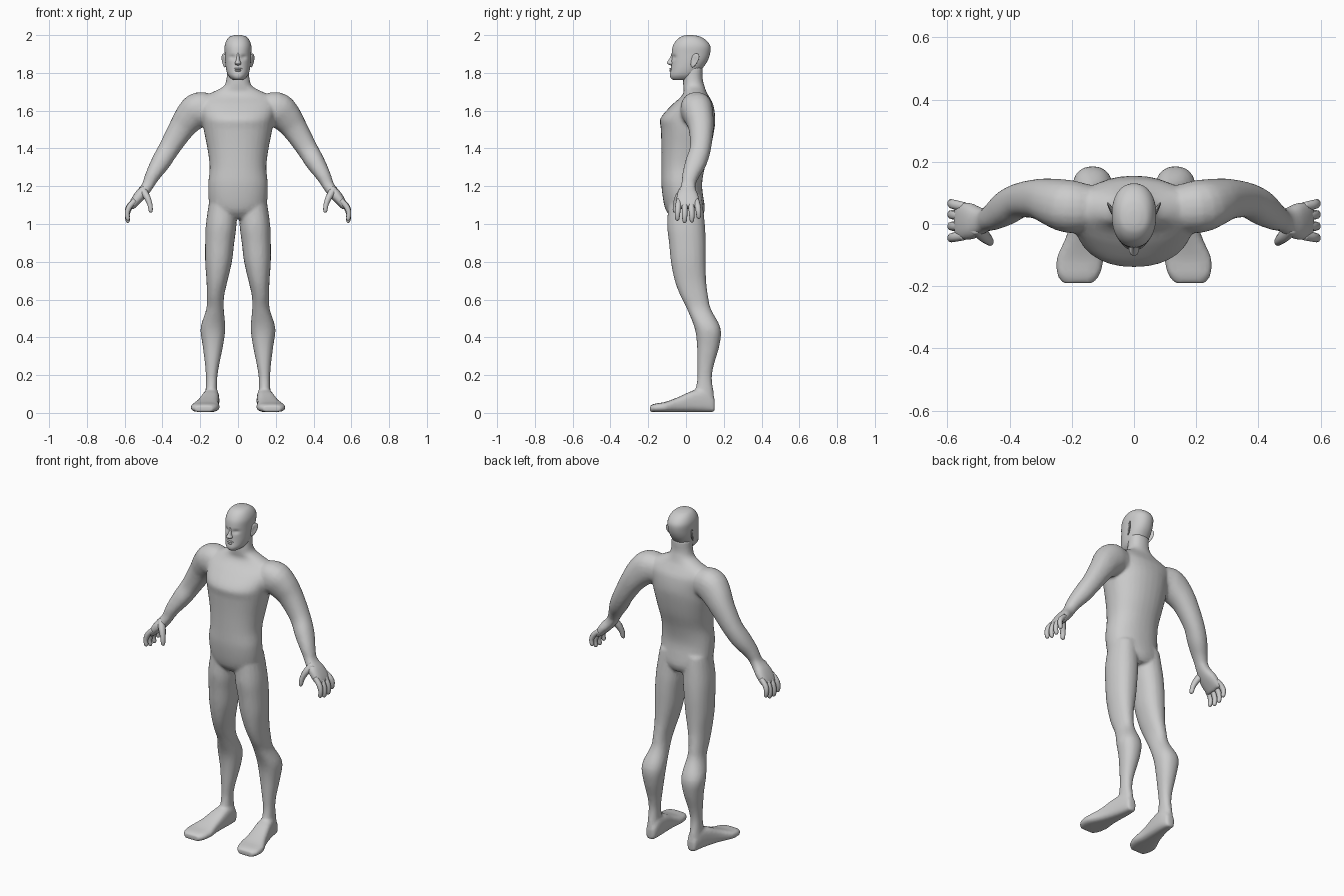
import bpy, bmesh, math
from mathutils import Vector

skin = bpy.data.materials.new("grey_skin")
skin.diffuse_color = (0.6, 0.6, 0.6, 1)


def spline(rows, sub):
    """Catmull-Rom interpolation of station rows."""
    out = []
    for i in range(len(rows) - 1):
        a, b, c, d = (rows[min(max(i + k, 0), len(rows) - 1)] for k in (-1, 0, 1, 2))
        for s in range(sub):
            t = s / sub
            out.append([0.5 * (2 * q + (r - p) * t + (2 * p - 5 * q + 4 * r - w) * t * t
                               + (3 * q - p - 3 * r + w) * t ** 3)
                        for p, q, r, w in zip(a, b, c, d)])
    return out + [list(rows[-1])]


def loft(bm, rows, ref, side=1, direction=None, sub=4, n=20, power=2.2):
    """Skin rings through rows of (x, y, z, half size along ref, half size across)."""
    rows = spline(rows, sub)
    pts = [Vector(r[:3]) for r in rows]
    rings = []
    for i, r in enumerate(rows):
        t = direction or (pts[min(i + 1, len(pts) - 1)] - pts[max(i - 1, 0)]).normalized()
        u = (ref - t * ref.dot(t)).normalized()
        v = t.cross(u)
        ring = []
        for k in range(n):
            a = math.tau * k / n
            c, s = math.cos(a), math.sin(a)
            p = (pts[i] + u * math.copysign(abs(c) ** (2 / power), c) * r[3]
                 + v * math.copysign(abs(s) ** (2 / power), s) * r[4])
            ring.append(bm.verts.new((p.x * side, p.y, p.z)))
        rings.append(ring)
    for a, b in zip(rings, rings[1:]):
        for k in range(n):
            bm.faces.new((a[k], a[(k + 1) % n], b[(k + 1) % n], b[k]))
    bm.faces.new(rings[0])
    bm.faces.new(rings[-1])


def finish(bm, name):
    bmesh.ops.recalc_face_normals(bm, faces=bm.faces)
    me = bpy.data.meshes.new(name)
    bm.to_mesh(me)
    bm.free()
    for p in me.polygons:
        p.use_smooth = True
    me.materials.append(skin)
    ob = bpy.data.objects.new(name, me)
    bpy.context.collection.objects.link(ob)
    return ob


X, Y, Z = Vector((1, 0, 0)), Vector((0, 1, 0)), Vector((0, 0, 1))


def upright(rows):
    """(z, x inner, x outer, y front, y back) -> loft rows."""
    return [((a + b) / 2, (f + k) / 2, z, (b - a) / 2, (k - f) / 2) for z, a, b, f, k in rows]


# Torso with neck
body = bmesh.new()
torso = [(1.03, .07, -.07, .08), (1.08, .145, -.11, .10), (1.2, .158, -.13, .085),
         (1.3, .15, -.13, .1), (1.4, .162, -.13, .13), (1.5, .182, -.133, .15),
         (1.56, .19, -.135, .155), (1.63, .205, -.075, .145), (1.67, .19, -.03, .125),
         (1.7, .13, -.012, .108), (1.73, .075, -.015, .098), (1.77, .061, -.015, .088),
         (1.83, .058, -.01, .09)]
loft(body, upright([(z, -h, h, f, b) for z, h, f, b in torso]), X, direction=Z, n=32)

leg = upright([(1.14, .01, .15, -.09, .085), (1.0, .008, .17, -.1, .1), (.9, .02, .174, -.09, .105),
               (.8, .032, .174, -.08, .105), (.7, .055, .167, -.06, .107), (.62, .073, .165, -.03, .117),
               (.55, .075, .168, .005, .132), (.45, .067, .198, .045, .183), (.36, .078, .188, .058, .178),
               (.25, .1, .174, .06, .147), (.18, .11, .17, .06, .137), (.1, .11, .172, .045, .148),
               (.03, .11, .172, .045, .15)])
foot = [(x, y, h / 2 + .004, w, h / 2) for x, y, w, h in
        [(.138, .152, .026, .07), (.138, .11, .038, .12), (.146, .04, .047, .115),
         (.16, -.04, .058, .08), (.173, -.11, .076, .054), (.178, -.16, .07, .046),
         (.18, -.19, .05, .036)]]
arm = [(.12, .05, 1.6, .07, .075), (.2, .055, 1.608, .085, .092), (.25, .068, 1.57, .078, .085),
       (.3, .08, 1.505, .066, .069), (.365, .076, 1.4, .056, .056), (.41, .052, 1.325, .056, .051),
       (.45, .025, 1.26, .045, .04), (.48, .01, 1.2, .034, .03)]
palm = [(.465, .015, 1.225, .036, .031), (.49, .01, 1.185, .042, .03), (.52, .008, 1.15, .058, .03),
        (.55, .01, 1.112, .062, .024), (.568, .012, 1.085, .056, .017)]
for s in (1, -1):
    loft(body, leg, X, s, direction=Z)
    loft(body, foot, X, s, direction=-Y, power=3)
    loft(body, arm, Y, s)
    loft(body, palm, Y, s, power=2.5)
body_ob = finish(body, "body")

# Blend limbs into one skin
m = body_ob.modifiers.new("blend", 'REMESH')
m.mode, m.voxel_size, m.use_smooth_shade = 'VOXEL', .009, True
m = body_ob.modifiers.new("soften", 'SMOOTH')
m.factor, m.iterations = .5, 5
m = body_ob.modifiers.new("reduce", 'DECIMATE')
m.ratio = .4

# Fingers and thumbs
for s, label in ((1, "left"), (-1, "right")):
    bm = bmesh.new()
    for y, dz in ((-.038, .012), (-.006, 0), (.026, .003), (.056, .022)):
        loft(bm, [(.545, y, 1.125, .014, .014), (.575, y * 1.1, 1.085 + dz / 2, .0155, .015),
                  (.587, y * 1.18, 1.045 + dz, .014, .013), (.583, y * 1.2, 1.015 + dz, .011, .011),
                  (.581, y * 1.2, 1.006 + dz, .004, .004)], Y, s, n=10)
    loft(bm, [(.51, -.01, 1.185, .022, .022), (.483, -.037, 1.145, .021, .018),
              (.467, -.052, 1.105, .016, .014), (.462, -.058, 1.07, .012, .011),
              (.462, -.059, 1.06, .004, .004)], Y, s, n=10)
    finish(bm, label + "_fingers")

# Head with eye sockets pressed in
bm = bmesh.new()
skull = [(1.762, .025, -.066, .02), (1.772, .04, -.08, .045), (1.79, .054, -.085, .065), (1.82, .063, -.08, .085),
         (1.86, .068, -.077, .112), (1.9, .07, -.076, .127), (1.94, .071, -.07, .129),
         (1.97, .062, -.053, .11), (1.99, .046, -.03, .08), (1.998, .025, -.008, .05), (2.0, .01, .01, .03)]
loft(bm, upright([(z, -h, h, f, b) for z, h, f, b in skull]), X, direction=Z, n=48, sub=5)
for v in bm.verts:
    if v.co.y < 0:
        d = ((abs(v.co.x) - .03) / .016) ** 2 + ((v.co.z - 1.883) / .011) ** 2
        v.co.y += .011 * math.exp(-d)
        if v.co.z < 1.9:  # narrower cheeks and jaw
            v.co.x *= 1 - .8 * min(-v.co.y, .08) * (1.9 - v.co.z) / .1
finish(bm, "head")

# Nose and lips
bm = bmesh.new()
nose = [(1.905, .006, -.077), (1.885, .008, -.083), (1.865, .011, -.095), (1.853, .017, -.102),
        (1.845, .015, -.094), (1.84, .008, -.08)]
loft(bm, upright([(z, -h, h, f, -.05) for z, h, f in nose]), X, direction=Z, n=14)
finish(bm, "nose")
bm = bmesh.new()
for z, w, d in ((1.822, .023, .0045), (1.812, .02, .005)):
    loft(bm, [(-w, -.071, z, .004, .001), (-w / 2, -.078, z, .008, d), (0, -.08, z, .008, d),
              (w / 2, -.078, z, .008, d), (w, -.071, z, .004, .001)], Y, direction=X, n=10)
finish(bm, "lips")

# Ears: flattened, tilted back and flared, with a hollow outer face
for s, label in ((1, "left"), (-1, "right")):
    bm = bmesh.new()
    bmesh.ops.create_uvsphere(bm, u_segments=16, v_segments=10, radius=1)
    for v in bm.verts:
        x, y, z = v.co
        if x > 0:
            x -= .9 * math.exp(-(y * y + z * z) * 3)
        y, z = y * (.019 + .005 * z), z * .037
        v.co = (s * (.074 + x * .008 + y * .5 + z * .12), .045 + y + z * .35, 1.866 + z - y * .2)
    finish(bm, label + "_ear")
